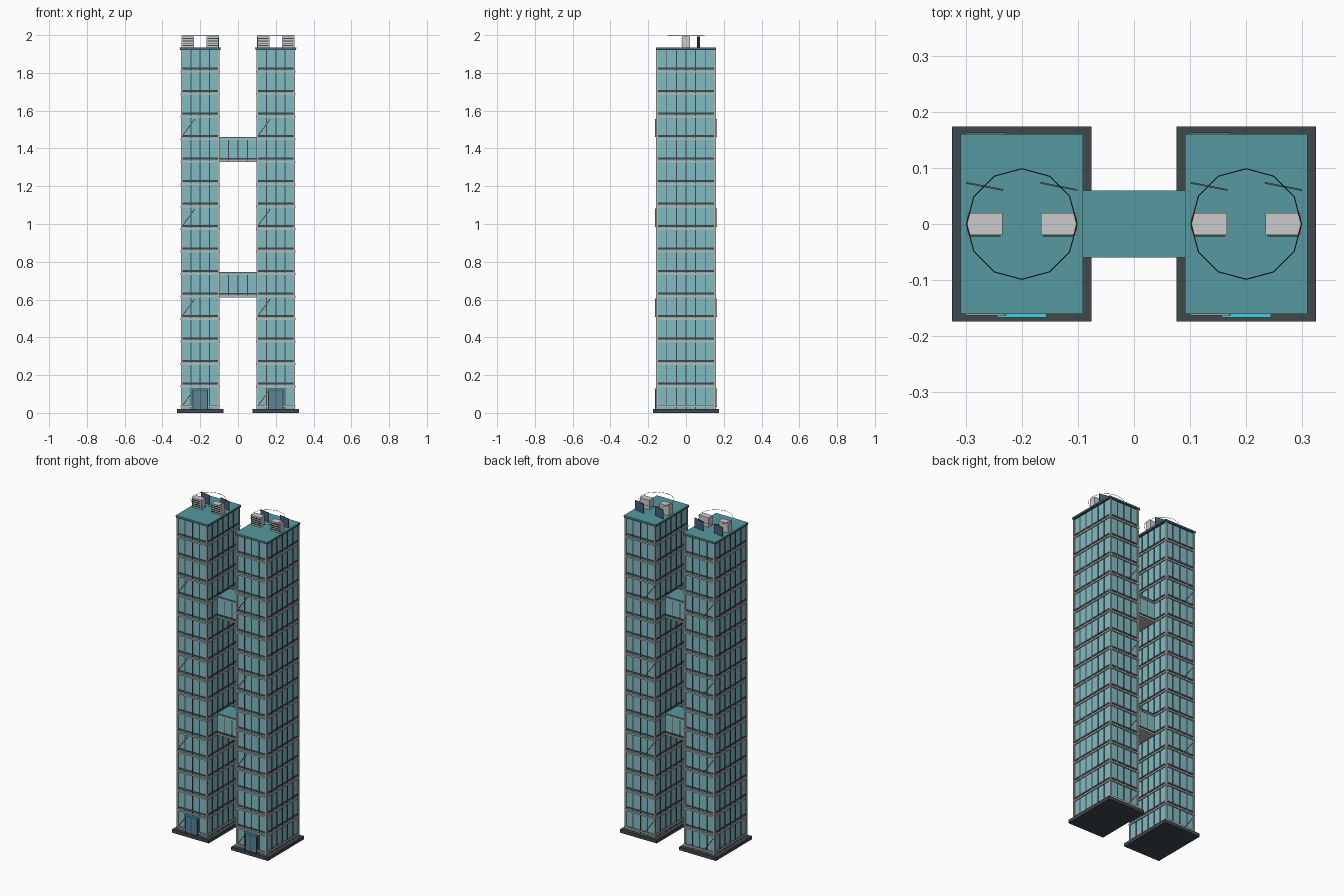
import bpy, bmesh, math
from mathutils import Matrix, Vector

if "Cube" in bpy.data.objects:
    bpy.data.objects.remove(bpy.data.objects["Cube"])


def material(name, rgb):
    m = bpy.data.materials.new(name)
    m.diffuse_color = (*rgb, 1)
    m.use_nodes = True
    m.node_tree.nodes["Principled BSDF"].inputs["Base Color"].default_value = m.diffuse_color
    return m


GLASS = material("teal_glass", (0.22, 0.50, 0.55))
ROOF = material("roof_teal", (0.09, 0.32, 0.35))
DARK = material("dark_metal", (0.05, 0.065, 0.075))
STONE = material("pale_trim", (0.50, 0.48, 0.45))
VENT = material("light_grey", (0.62, 0.64, 0.61))
CYAN = material("cyan_light", (0.05, 0.65, 0.75))
NAVY = material("panel_blue", (0.07, 0.12, 0.22))
DOOR = material("door_blue", (0.10, 0.24, 0.32))


def boxes(name, items, mat):
    """One object from boxes given as (centre, size[, rotation matrix])."""
    bm = bmesh.new()
    for it in items:
        rot = it[2] if len(it) > 2 else Matrix.Identity(4)
        bmesh.ops.create_cube(bm, size=1, matrix=Matrix.Translation(it[0]) @ rot
                              @ Matrix.Diagonal((*it[1], 1)))
    me = bpy.data.meshes.new(name)
    bm.to_mesh(me)
    bm.free()
    me.materials.append(mat)
    ob = bpy.data.objects.new(name, me)
    bpy.context.collection.objects.link(ob)
    return ob


def frame(cx, z, hx, hy, w, h):
    """Four bars wrapped round a tower, outer half sizes hx, hy."""
    out = []
    for s in (-1, 1):
        out.append(((cx, s * (hy - w / 2), z), (2 * hx, w, h)))
        out.append(((cx + s * (hx - w / 2), 0, z), (w, 2 * hy - 2 * w, h)))
    return out


BASE, TOP, FLOORS = 0.02, 1.925, 16
STEP = (TOP - BASE) / FLOORS
HX, HY = 0.098, 0.153          # glass half sizes
MID = (BASE + TOP) / 2

for side, cx in (("left", -0.2), ("right", 0.2)):
    # plinth, glass body, roof
    boxes(side + "_plinth", [((cx, 0, 0.01), (0.248, 0.348, 0.02))], DARK)
    boxes(side + "_glass_body", [((cx, 0, MID), (2 * HX, 2 * HY, TOP - BASE))], GLASS)
    boxes(side + "_roof_edge", [((cx, 0, 1.925), (0.216, 0.318, 0.010))], DARK)
    boxes(side + "_roof", [((cx, 0, 1.931), (0.218, 0.320, 0.006))], ROOF)

    # floor bands, dark sill strips, corner posts
    bands, sills = [], []
    for i in range(FLOORS):
        z = BASE + i * STEP
        bands += frame(cx, z + (0.015 if i == 0 else 0), 0.104, 0.160, 0.012, 0.010)
        sills += frame(cx, z + 0.017, 0.100, 0.155, 0.006, 0.009)
    boxes(side + "_floor_bands", bands, STONE)
    boxes(side + "_sill_strips", sills, DARK)
    boxes(side + "_corner_posts",
          [((cx + sx * 0.098, sy * 0.154, MID), (0.009, 0.009, TOP - BASE))
           for sx in (-1, 1) for sy in (-1, 1)], STONE)

    # window mullions on all four faces
    mull = []
    for s in (-1, 1):
        for k in range(1, 4):
            mull.append(((cx - HX + 2 * HX * k / 4, s * HY, MID), (0.005, 0.006, TOP - BASE)))
        for k in range(1, 6):
            mull.append(((cx + s * HX, -HY + 2 * HY * k / 6, MID), (0.006, 0.005, TOP - BASE)))
    boxes(side + "_mullions", mull, DARK)

    # diagonal braces every fourth floor, front and back
    braces = []
    for i in range(0, FLOORS, 4):
        z = BASE + (i + 0.5) * STEP
        for s in (-1, 1):
            dx, dz = 0.07, STEP * 0.8
            y = s * 0.161
            x = cx - 0.064
            tilt = math.atan2(dz, dx) * (1 if s < 0 else -1)
            if s > 0:
                tilt = math.atan2(dz, -dx)
            braces.append(((x, y, z), (math.hypot(dx, dz), 0.004, 0.004),
                           Matrix.Rotation(-tilt, 4, 'Y')))
    boxes(side + "_braces", braces, STONE)

    # entrance: double door, surround, glowing canopy
    ex = cx
    boxes(side + "_doors", [((ex + s * 0.019, -0.159, 0.070), (0.035, 0.008, 0.098))
                            for s in (-1, 1)], DOOR)
    boxes(side + "_door_surround",
          [((ex + s * 0.039, -0.159, 0.072), (0.005, 0.012, 0.104)) for s in (-1, 1)]
          + [((ex, -0.159, 0.072), (0.003, 0.010, 0.104)),
             ((ex, -0.159, 0.122), (0.083, 0.012, 0.006))], DARK)
    boxes(side + "_canopy_light", [((ex, -0.1625, 0.127), (0.088, 0.009, 0.004))], CYAN)

    # roof ventilation units with louvres, and upright panels behind
    units, louvres, panels = [], [], []
    for s in (-1, 1):
        ux = cx + s * 0.066
        units.append(((ux, 0, 1.963), (0.064, 0.040, 0.058)))
        for k in range(4):
            louvres.append(((ux, -0.0205, 1.945 + k * 0.012), (0.056, 0.004, 0.005)))
        panels.append(((ux, 0.067, 1.963), (0.067, 0.003, 0.058),
                       Matrix.Rotation(math.radians(-11), 4, 'Z')))
    boxes(side + "_vent_units", units, VENT)
    boxes(side + "_vent_louvres", louvres, DARK)
    boxes(side + "_roof_panels", panels, NAVY)

    # thin twelve-sided ring above the roof
    bpy.ops.mesh.primitive_torus_add(major_segments=12, minor_segments=4, major_radius=0.0985,
                                     minor_radius=0.001, location=(cx, 0, 1.999))
    ring = bpy.context.object
    ring.name = side + "_roof_ring"
    ring.data.materials.append(DARK)

# two sky bridges between the towers
for name, z0, z1 in (("lower", 0.612, 0.745), ("upper", 1.327, 1.460)):
    zm, h, w = (z0 + z1) / 2, z1 - z0, 0.196
    boxes(name + "_bridge_glass", [((0, 0, zm), (w, 0.112, h - 0.01))], GLASS)
    boxes(name + "_bridge_floor", [((0, 0, z0 + 0.005), (w, 0.120, 0.010))], STONE)
    boxes(name + "_bridge_roof", [((0, 0, z1 - 0.003), (w, 0.120, 0.006))], ROOF)
    trim, dark = [], []
    for s in (-1, 1):
        trim.append(((0, s * 0.0575, z1 - 0.012), (w, 0.005, 0.008)))
        dark.append(((0, s * 0.0565, z0 + 0.018), (w, 0.005, 0.008)))
        for k in (-1, 0, 1):
            dark.append(((k * 0.05, s * 0.056, zm), (0.004, 0.004, h - 0.015)))
    boxes(name + "_bridge_trim", trim, STONE)
    boxes(name + "_bridge_mullions", dark, DARK)
